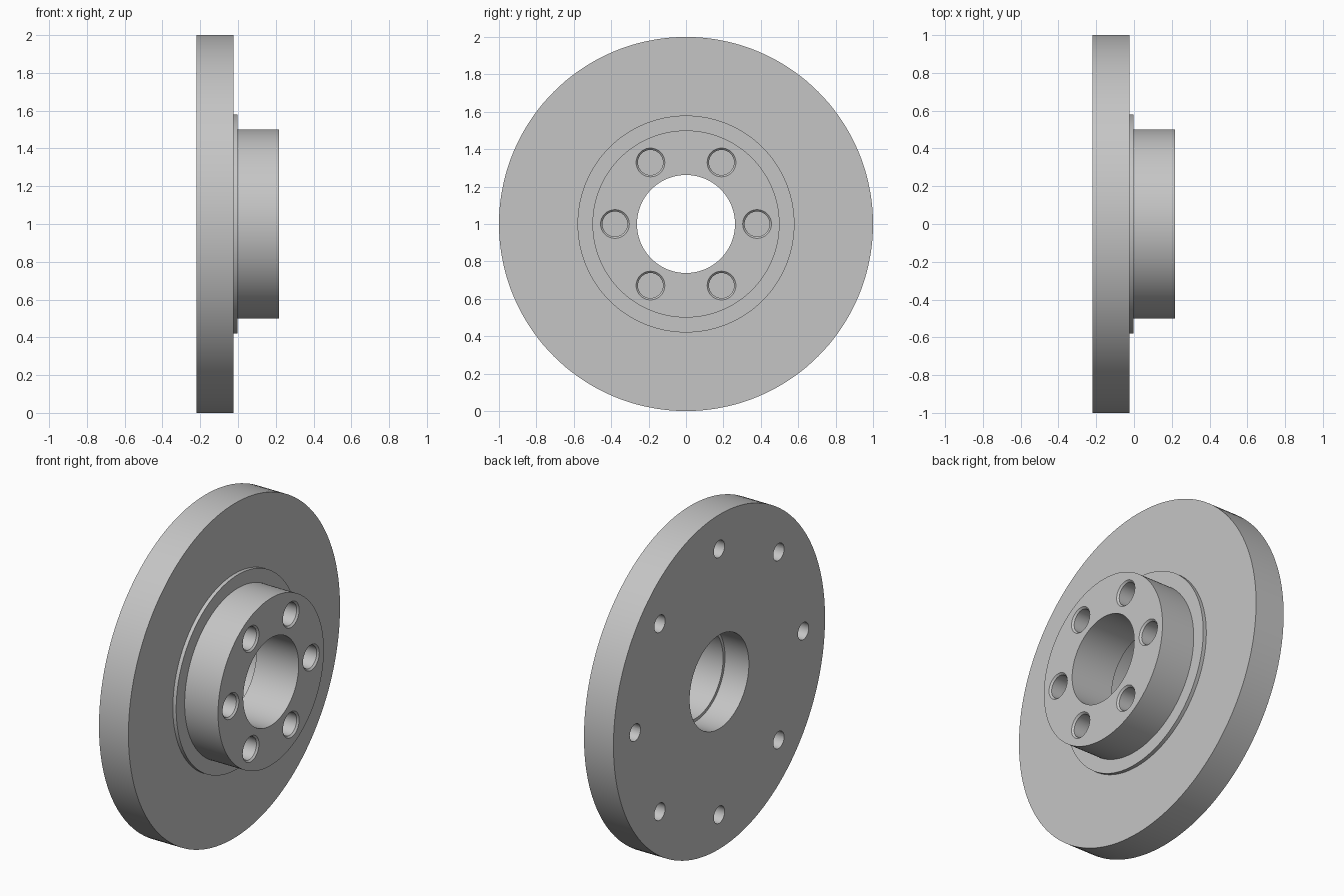
import bpy
import bmesh
from math import cos, sin, pi, radians

cube = bpy.data.objects.get("Cube")
if cube:
    bpy.data.objects.remove(cube, do_unlink=True)

CENTRE_Z = 1.0
BACK, FRONT = -0.22, 0.218

steel = bpy.data.materials.new("light grey steel")
steel.use_nodes = True
GREY = (0.56, 0.56, 0.56, 1)
steel.diffuse_color = GREY
steel.node_tree.nodes["Principled BSDF"].inputs["Base Color"].default_value = GREY


def lathe(bm, profile, y=0, z=0, steps=32):
    """Turn a closed (x, radius) outline around an axis parallel to x."""
    rings = []
    for x, r in profile:
        if r == 0:
            rings.append([bm.verts.new((x, y, z))] * steps)
        else:
            rings.append([bm.verts.new((x, y + r * cos(2 * pi * i / steps),
                                        z + r * sin(2 * pi * i / steps)))
                          for i in range(steps)])
    for k, a in enumerate(rings):
        b = rings[(k + 1) % len(rings)]
        if a[0] is a[1] and b[0] is b[1]:
            continue
        for i in range(steps):
            j = (i + 1) % steps
            corners = list(dict.fromkeys((a[i], a[j], b[j], b[i])))
            bm.faces.new(corners)


def finish(name, bm):
    bmesh.ops.recalc_face_normals(bm, faces=bm.faces)
    mesh = bpy.data.meshes.new(name)
    bm.to_mesh(mesh)
    bm.free()
    obj = bpy.data.objects.new(name, mesh)
    bpy.context.collection.objects.link(obj)
    obj.location.z = CENTRE_Z
    mesh.materials.append(steel)
    return obj


# Flanged disc with raised ring, hub and stepped centre bore
body = bmesh.new()
lathe(body, [(BACK, 0.28), (BACK, 1.0), (-0.025, 1.0), (-0.025, 0.58),
             (-0.003, 0.58), (-0.003, 0.5), (FRONT, 0.5), (FRONT, 0.262),
             (-0.062, 0.262), (-0.062, 0.28)], steps=144)
disc = finish("flanged_disc", body)

# Blind holes: six chamfered in the hub, eight plain in the back
holes = bmesh.new()
for i in range(6):
    a = i * pi / 3
    lathe(holes, [(FRONT + 0.01, 0), (FRONT + 0.01, 0.087), (FRONT - 0.01, 0.067),
                  (0.02, 0.067), (0.02, 0)], 0.38 * cos(a), 0.38 * sin(a))
for i in range(8):
    a = i * pi / 4
    lathe(holes, [(BACK - 0.02, 0), (BACK - 0.02, 0.051), (BACK + 0.12, 0.051),
                  (BACK + 0.12, 0)], 0.795 * cos(a), 0.795 * sin(a))
cutter = finish("hole_cutter", holes)
cutter.hide_render = True

# Cut the holes and discard the cutter
cut = disc.modifiers.new("holes", "BOOLEAN")
cut.operation = "DIFFERENCE"
cut.solver = "EXACT"
cut.object = cutter
bpy.ops.object.select_all(action="DESELECT")
disc.select_set(True)
bpy.context.view_layer.objects.active = disc
bpy.ops.object.modifier_apply(modifier=cut.name)
bpy.data.objects.remove(cutter, do_unlink=True)

bpy.ops.object.shade_smooth_by_angle(angle=radians(30))
